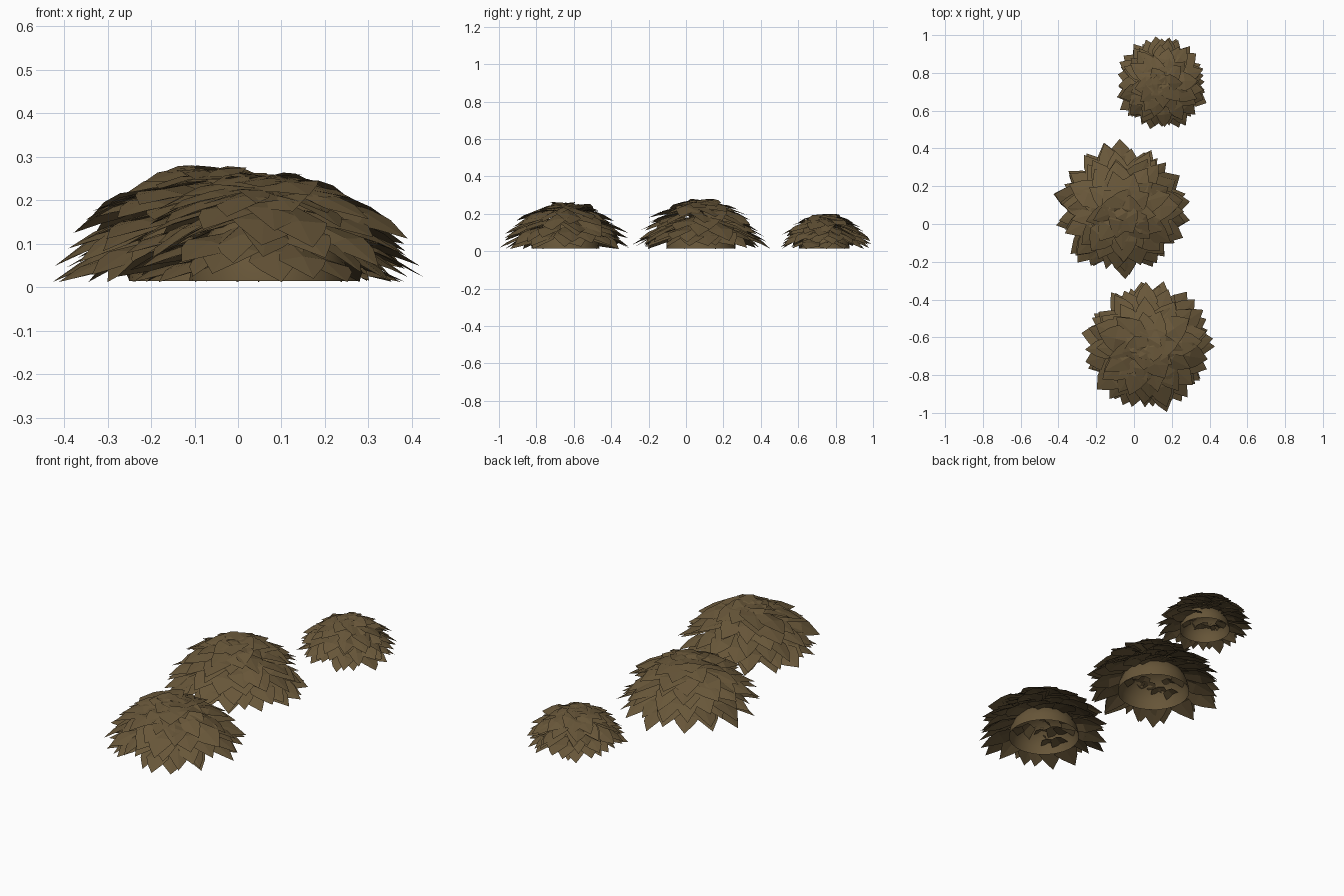
import bpy, bmesh, math, random
from mathutils import Vector

if "Cube" in bpy.data.objects:
    bpy.data.objects.remove(bpy.data.objects["Cube"])

random.seed(4)
mat = bpy.data.materials.new("dry_leaf_brown")
mat.diffuse_color = (0.138, 0.094, 0.041, 1)
mat.use_nodes = True
mat.node_tree.nodes["Principled BSDF"].inputs["Base Color"].default_value = mat.diffuse_color


def finish(bm, name, loc):
    me = bpy.data.meshes.new(name)
    bm.to_mesh(me)
    bm.free()
    me.materials.append(mat)
    ob = bpy.data.objects.new(name, me)
    ob.location = loc
    bpy.context.collection.objects.link(ob)
    return ob


def core(name, loc, r, h):
    # open-bottomed dome hidden under the leaves
    bm = bmesh.new()
    n, rings = 24, 6
    prev = None
    for i in range(rings):
        t = math.radians(90 - 15 * i)
        row = [bm.verts.new((r * math.sin(t) * math.cos(k * math.tau / n),
                             r * math.sin(t) * math.sin(k * math.tau / n),
                             0.014 + h * math.cos(t))) for k in range(n)]
        if prev:
            for k in range(n):
                bm.faces.new((prev[k], prev[(k + 1) % n], row[(k + 1) % n], row[k]))
        prev = row
    top = bm.verts.new((0, 0, 0.014 + h))
    for k in range(n):
        bm.faces.new((prev[k], prev[(k + 1) % n], top))
    for f in bm.faces:
        f.smooth = True
    finish(bm, name, loc)


def leaf(bm, a, c, tip_deg, phi, s):
    # broad pointed leaf: root buried in the core, tip splayed to the outer shell
    t = math.radians(tip_deg)
    k = random.uniform(0.95, 1.09)
    r1, z1 = a * k * math.sin(t), c * math.cos(t) + random.uniform(0, 0.012)
    r0 = max(r1 - random.uniform(0.19, 0.24) * s, -0.03 * s)
    rise = random.uniform(0.06, 0.11)
    z0 = z1 + (0.012 + rise * math.sin(t) ** 2) * s * min(1, (r1 - r0) / (0.2 * s))
    z0 = min(z0, c)
    out = Vector((math.cos(phi), math.sin(phi), 0))
    side = Vector((-math.sin(phi), math.cos(phi), random.uniform(-0.3, 0.3)))
    root = out * r0 + Vector((0, 0, z0))
    tip = out * r1 + side * random.uniform(-0.02, 0.02) * s
    tip.z = max(z1, 0.012)
    w = random.uniform(0.056, 0.078) * s
    up = side.cross(tip - root).normalized()
    if up.z < 0:
        up = -up
    drop = up * -0.01 * s
    mid = root.lerp(tip, 0.5) + up * 0.013 * s
    V = bm.verts.new
    vr, vm, vt = V(root), V(mid), V(tip)
    for sg in (1, -1):
        a0 = V(root + side * sg * w * 0.45 + drop)
        a1 = V(mid + side * sg * w + drop)
        a2 = V(mid.lerp(tip, 0.45) + side * sg * w * 0.68 + drop * 0.5 + up * 0.004 * s)
        for q in ((vr, a0, a1, vm), (vm, a1, a2, vt)):
            bm.faces.new(q if sg < 0 else q[::-1])


# rows of leaves: tip angle from the top, count
ROWS = ((25, 6), (37, 9), (48, 10), (58, 12), (67, 13), (76, 14), (83, 14), (88, 14))


def mound(label, x, y, a, c):
    s = a / 0.345
    core(label + "_core", (x, y, 0), 0.187 * s, c * 0.68)
    bm = bmesh.new()
    for tip, n in ROWS:
        off = random.random() * math.tau
        for k in range(n):
            phi = off + (k + random.uniform(-0.3, 0.3)) * math.tau / n
            leaf(bm, a, c, tip + random.uniform(-4, 3), phi, s)
    # flat crown leaves covering the top
    for k in range(6):
        leaf(bm, a, c, random.uniform(13, 19), k * math.tau / 6, s)
    finish(bm, label + "_leaves", (x, y, 0))


mound("front_bush", 0.07, -0.645, 0.336, 0.248)
mound("middle_bush", -0.065, 0.08, 0.343, 0.265)
mound("back_bush", 0.145, 0.745, 0.24, 0.19)
